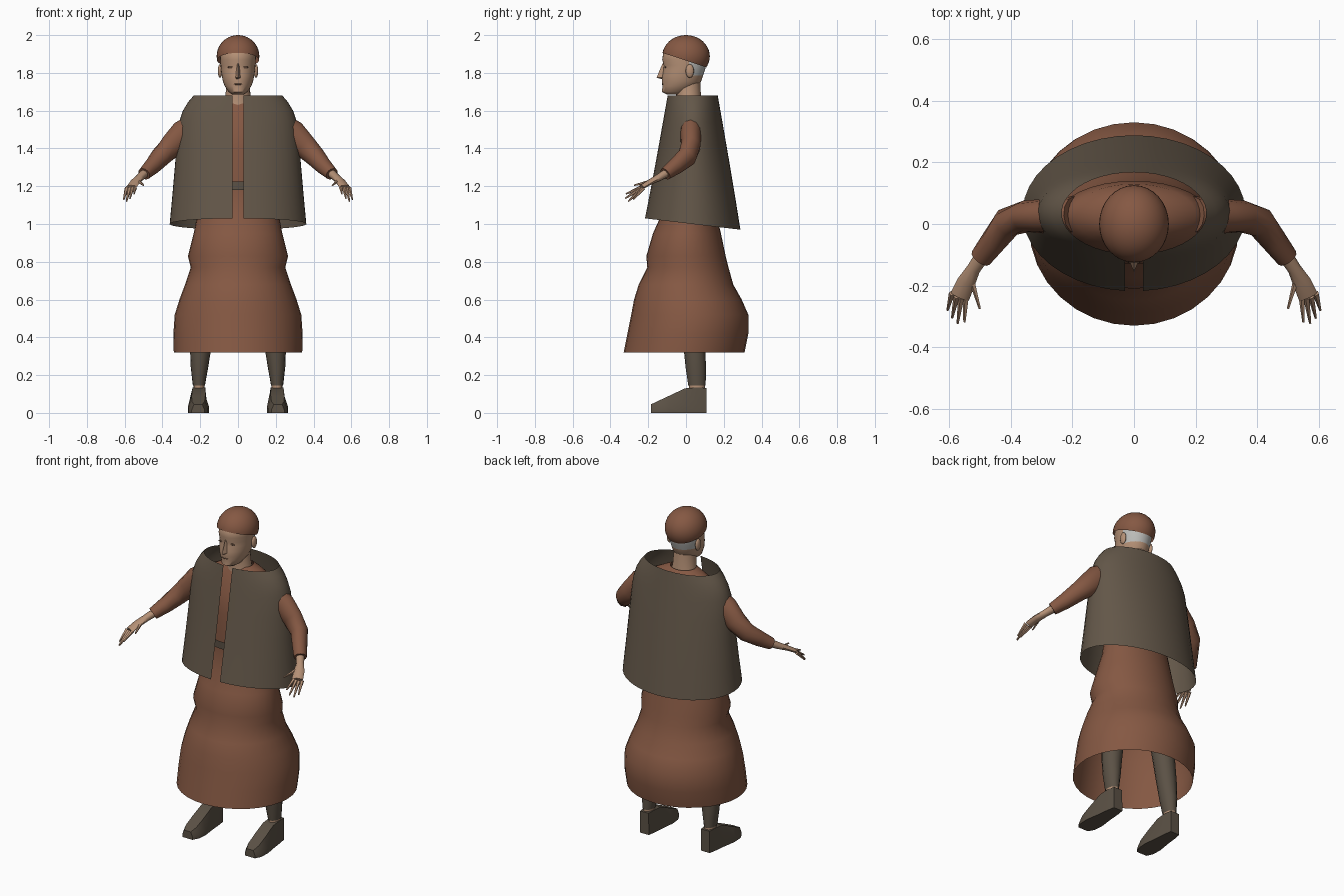
import bpy, bmesh, math
from mathutils import Vector

cube = bpy.data.objects.get("Cube")
if cube:
    bpy.data.objects.remove(cube, do_unlink=True)


def material(name, rgb):
    m = bpy.data.materials.new(name)
    m.use_nodes = True
    m.diffuse_color = (*rgb, 1)
    bsdf = m.node_tree.nodes["Principled BSDF"]
    bsdf.inputs["Base Color"].default_value = (*rgb, 1)
    bsdf.inputs["Roughness"].default_value = 0.9
    return m


RUST = material("rust wool", (0.235, 0.098, 0.056))
CLOAK = material("dark olive wool", (0.125, 0.095, 0.066))
LEATHER = material("dark leather", (0.105, 0.083, 0.06))
SKIN = material("skin", (0.46, 0.28, 0.18))
HAIR = material("grey hair", (0.5, 0.5, 0.48))
SHADE = material("dark skin", (0.2, 0.11, 0.07))


def finish(name, bm, mats, angle=50):
    bmesh.ops.recalc_face_normals(bm, faces=bm.faces)
    mesh = bpy.data.meshes.new(name)
    bm.to_mesh(mesh)
    bm.free()
    for m in mats:
        mesh.materials.append(m)
    ob = bpy.data.objects.new(name, mesh)
    bpy.context.collection.objects.link(ob)
    bpy.ops.object.select_all(action="DESELECT")
    ob.select_set(True)
    bpy.context.view_layer.objects.active = ob
    bpy.ops.object.shade_smooth_by_angle(angle=math.radians(angle))
    return ob


def loft(bm, rings, closed=True, caps=False):
    """Skin a list of equal-length point rings."""
    rows = [[bm.verts.new(p) for p in r] for r in rings]
    n = len(rows[0])
    for a, b in zip(rows, rows[1:]):
        for i in range(n if closed else n - 1):
            j = (i + 1) % n
            bm.faces.new((a[i], a[j], b[j], b[i]))
    if caps:
        bm.faces.new(rows[0])
        bm.faces.new(rows[-1])


def oval(z, front, back, rx, n=32, cx=0):
    cy, ry = (front + back) / 2, (back - front) / 2
    return [(cx + rx * math.sin(t), cy - ry * math.cos(t), z)
            for t in (2 * math.pi * i / n for i in range(n))]


def tube(bm, path, n=8):
    """Tapered limb through (x, y, z, width, height) stations."""
    pts = [Vector(p[:3]) for p in path]
    rings = []
    for i, p in enumerate(path):
        d = (pts[min(i + 1, len(pts) - 1)] - pts[max(i - 1, 0)]).normalized()
        side = d.cross(Vector((0, 0, 1))).normalized()
        up = side.cross(d)
        rings.append([pts[i] + side * p[3] * math.cos(t) + up * p[4] * math.sin(t)
                      for t in (2 * math.pi * k / n for k in range(n))])
    loft(bm, rings, caps=True)


def ball(bm, centre, size, u=16, v=10):
    made = bmesh.ops.create_uvsphere(bm, u_segments=u, v_segments=v, radius=1)["verts"]
    for vert in made:
        vert.co = Vector(centre) + Vector(a * b for a, b in zip(vert.co, size))


# Gown: z, front, back, half width
bm = bmesh.new()
gown = [(.32, -.33, .31, .34), (.42, -.31, .33, .342), (.52, -.29, .33, .335),
        (.6, -.275, .295, .31), (.68, -.25, .25, .28), (.77, -.205, .225, .25),
        (.83, -.21, .21, .265), (.95, -.175, .185, .235), (1.05, -.13, .16, .215),
        (1.2, -.11, .13, .19), (1.4, -.13, .14, .22), (1.52, -.10, .14, .25),
        (1.6, -.07, .13, .2), (1.64, -.05, .11, .12), (1.66, -.04, .09, .075)]
loft(bm, [oval(*g) for g in gown])
finish("gown", bm, [RUST], 70)

# Belt
bm = bmesh.new()
loft(bm, [oval(z, -.125, .14, .205) for z in (1.18, 1.225)])
finish("belt", bm, [LEATHER])

# Sleeveless cape, open down the front
bm = bmesh.new()
rings = []
for z, rx in ((1.68, .235), (1.645, .265), (1.6, .292), (1.54, .312),
              (1.42, .325), (1.3, .335), (1.15, .348), (1.0, .362)):
    f = (1.68 - z) / .68
    cy, ry = .035, .133 + .12 * f
    t0 = math.asin(.03 / rx)
    ring = []
    for i in range(41):
        t = t0 + (2 * math.pi - 2 * t0) * i / 40
        ring.append((rx * math.sin(t), cy - ry * math.cos(t),
                     z + .03 * math.cos(t) * f ** 3))
    rings.append(ring)
loft(bm, rings, closed=False)
finish("cape", bm, [CLOAK], 70)

# Head, with hair on the back faces
bm = bmesh.new()
head = [(1.685, -.1, -.02, .03), (1.7, -.128, .02, .05), (1.73, -.124, .06, .07),
        (1.755, -.128, .08, .08), (1.785, -.126, .09, .086), (1.815, -.12, .1, .09),
        (1.84, -.118, .107, .092), (1.87, -.126, .11, .094), (1.91, -.12, .108, .094),
        (1.95, -.08, .08, .07)]
loft(bm, [oval(*h) for h in head], caps=True)
for f in bm.faces:
    c = f.calc_center_median()
    if c.y > 0.015 and 1.78 < c.z < 1.93:
        f.material_index = 1
finish("head", bm, [SKIN, HAIR])

# Neck
bm = bmesh.new()
loft(bm, [oval(1.6, -.06, .09, .09, 16), oval(1.66, -.05, .08, .068, 16),
          oval(1.76, -.06, .075, .06, 16)])
finish("neck", bm, [SKIN])

# Nose wedge
bm = bmesh.new()
loft(bm, [[(-w, -.105, z), (0, y, z), (w, -.105, z)]
          for z, w, y in ((1.765, .018, -.122), (1.775, .022, -.156), (1.85, .01, -.124))],
     caps=True)
finish("nose", bm, [SKIN])

# Mouth
bm = bmesh.new()
ball(bm, (0, -.123, 1.74), (.024, .004, .004))
finish("mouth", bm, [SHADE])

# Cap, trimmed on a tilted plane
bm = bmesh.new()
ball(bm, (0, .0, 1.888), (.113, .126, .112), 32, 20)
bmesh.ops.bisect_plane(bm, geom=bm.verts[:] + bm.edges[:] + bm.faces[:],
                       plane_co=(0, 0, 1.865), plane_no=(0, .33, 1), clear_inner=True)
finish("cap", bm, [RUST], 70)

for s, side in ((1, "left"), (-1, "right")):
    def mirrored(path):
        return [(s * p[0], *p[1:]) for p in path]

    # Eye and ear
    bm = bmesh.new()
    ball(bm, (s * .038, -.109, 1.83), (.017, .004, .005))
    finish(side + "_eye", bm, [SHADE])
    bm = bmesh.new()
    ball(bm, (s * .095, .02, 1.81), (.012, .022, .036))
    finish(side + "_ear", bm, [SKIN])

    # Sleeve
    bm = bmesh.new()
    tube(bm, mirrored([(.19, .03, 1.54, .06, .07), (.29, .025, 1.475, .056, .075),
                       (.35, .025, 1.415, .052, .065), (.41, .005, 1.355, .05, .055),
                       (.455, -.055, 1.305, .042, .045), (.497, -.11, 1.265, .036, .034)]), 12)
    finish(side + "_sleeve", bm, [RUST])

    # Forearm, palm and fingers
    bm = bmesh.new()
    tube(bm, mirrored([(.47, -.07, 1.29, .026, .026), (.52, -.145, 1.245, .022, .02),
                       (.545, -.19, 1.222, .03, .015), (.565, -.235, 1.195, .032, .012)]))
    for base, tip in (((.59, -.225, 1.19), (.605, -.28, 1.13)),
                      ((.575, -.235, 1.19), (.59, -.305, 1.12)),
                      ((.56, -.24, 1.19), (.572, -.322, 1.135)),
                      ((.545, -.235, 1.195), (.55, -.318, 1.16)),
                      ((.53, -.17, 1.23), (.5, -.275, 1.205))):
        tube(bm, mirrored([(*base, .011, .011), (*tip, .004, .004)]), 5)
    finish(side + "_hand", bm, [SKIN])

    # Legging
    bm = bmesh.new()
    loft(bm, [oval(z, f, b, r, 16, s * x) for z, f, b, r, x in
              ((.8, -.05, .1, .075, .15), (.34, -.012, .102, .056, .198),
               (.24, -.002, .106, .046, .204), (.145, .012, .104, .032, .207))])
    finish(side + "_legging", bm, [LEATHER])

    # Ankle
    bm = bmesh.new()
    loft(bm, [oval(z, .016, .1, .029, 12, s * .207) for z in (.11, .16)])
    finish(side + "_ankle", bm, [SKIN])

    # Shoe: depth, sole half width, top half width, height
    bm = bmesh.new()
    rings = []
    for y, w, top, h in ((.108, .03, .028, .132), (.06, .038, .034, .135),
                         (-.005, .044, .034, .13), (-.09, .056, .036, .09),
                         (-.15, .052, .034, .062), (-.186, .034, .022, .045)):
        x = s * (.207 - .02 * (y - .02))
        rings.append([(x + w, y, 0), (x + w, y, h * .35), (x + top, y, h),
                      (x - top, y, h), (x - w, y, h * .35), (x - w, y, 0)])
    loft(bm, rings, caps=True)
    finish(side + "_shoe", bm, [LEATHER], 40)
